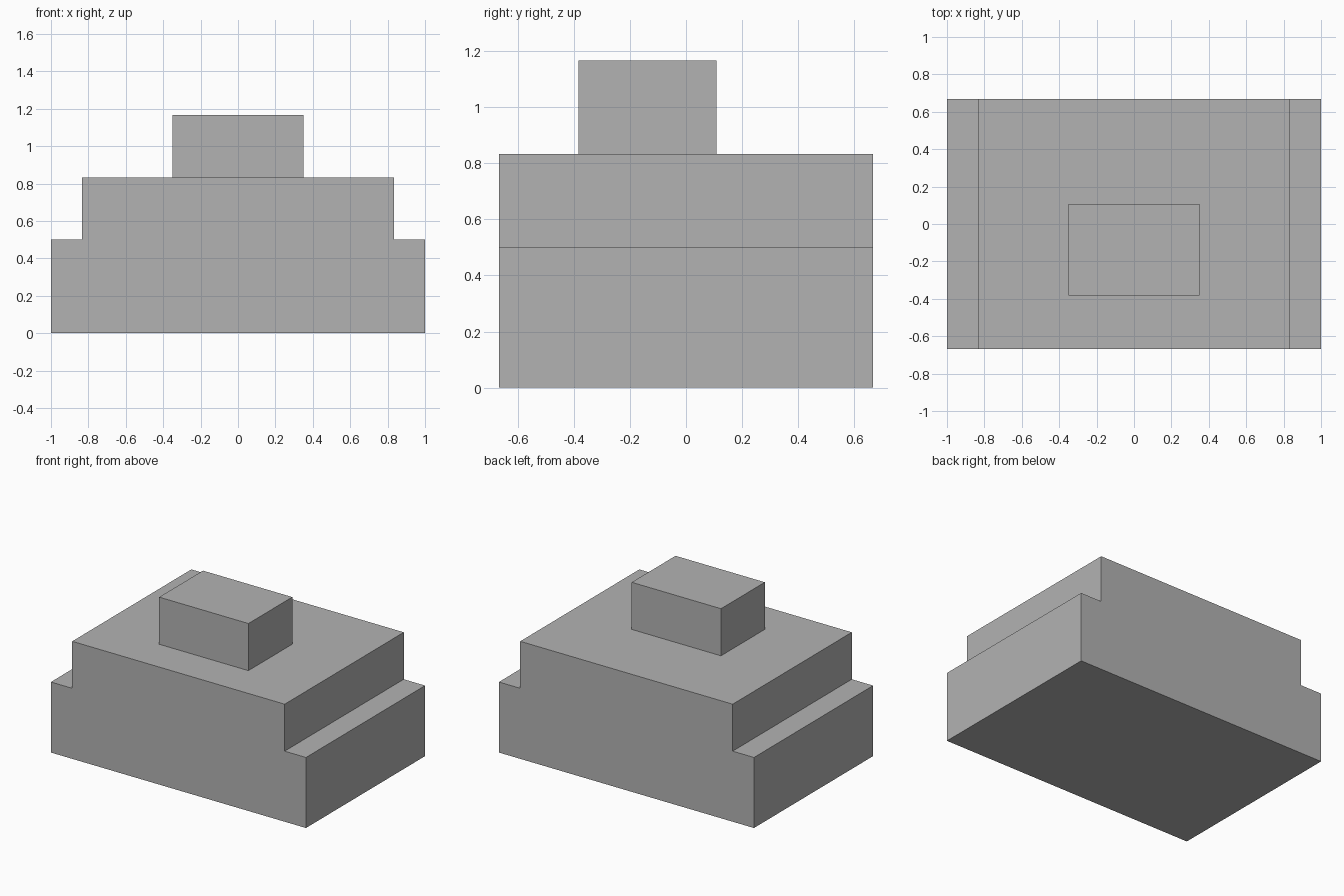
import bpy
import bmesh

cube = bpy.data.objects.get("Cube")
if cube:
    bpy.data.objects.remove(cube, do_unlink=True)

# Single plain grey material
GREY = (0.45, 0.45, 0.45, 1.0)
grey = bpy.data.materials.new("plain_grey")
grey.use_nodes = True
grey.diffuse_color = GREY
grey.node_tree.nodes["Principled BSDF"].inputs["Base Color"].default_value = GREY


def extrude_profile(name, profile, y_front, y_back):
    """Extrude a closed x-z outline from y_front to y_back."""
    bm = bmesh.new()
    face = bm.faces.new([bm.verts.new((x, y_front, z)) for x, z in profile])
    result = bmesh.ops.extrude_face_region(bm, geom=[face], use_keep_orig=True)
    verts = [v for v in result["geom"] if isinstance(v, bmesh.types.BMVert)]
    bmesh.ops.translate(bm, verts=verts, vec=(0, y_back - y_front, 0))
    bmesh.ops.recalc_face_normals(bm, faces=bm.faces)
    mesh = bpy.data.meshes.new(name)
    bm.to_mesh(mesh)
    bm.free()
    mesh.materials.append(grey)
    obj = bpy.data.objects.new(name, mesh)
    bpy.context.collection.objects.link(obj)
    return obj


def mirrored(half):
    """Close a right-hand half outline by mirroring it across x = 0."""
    return half + [(-x, z) for x, z in reversed(half)]


# Stepped body with a ledge along each side
extrude_profile("stepped_body",
                mirrored([(1, 0), (1, 0.5), (0.833, 0.5), (0.833, 0.833)]),
                -0.667, 0.667)

# Block on top, set towards the front
extrude_profile("top_block",
                mirrored([(0.35, 0.833), (0.35, 1.167)]),
                -0.383, 0.108)
